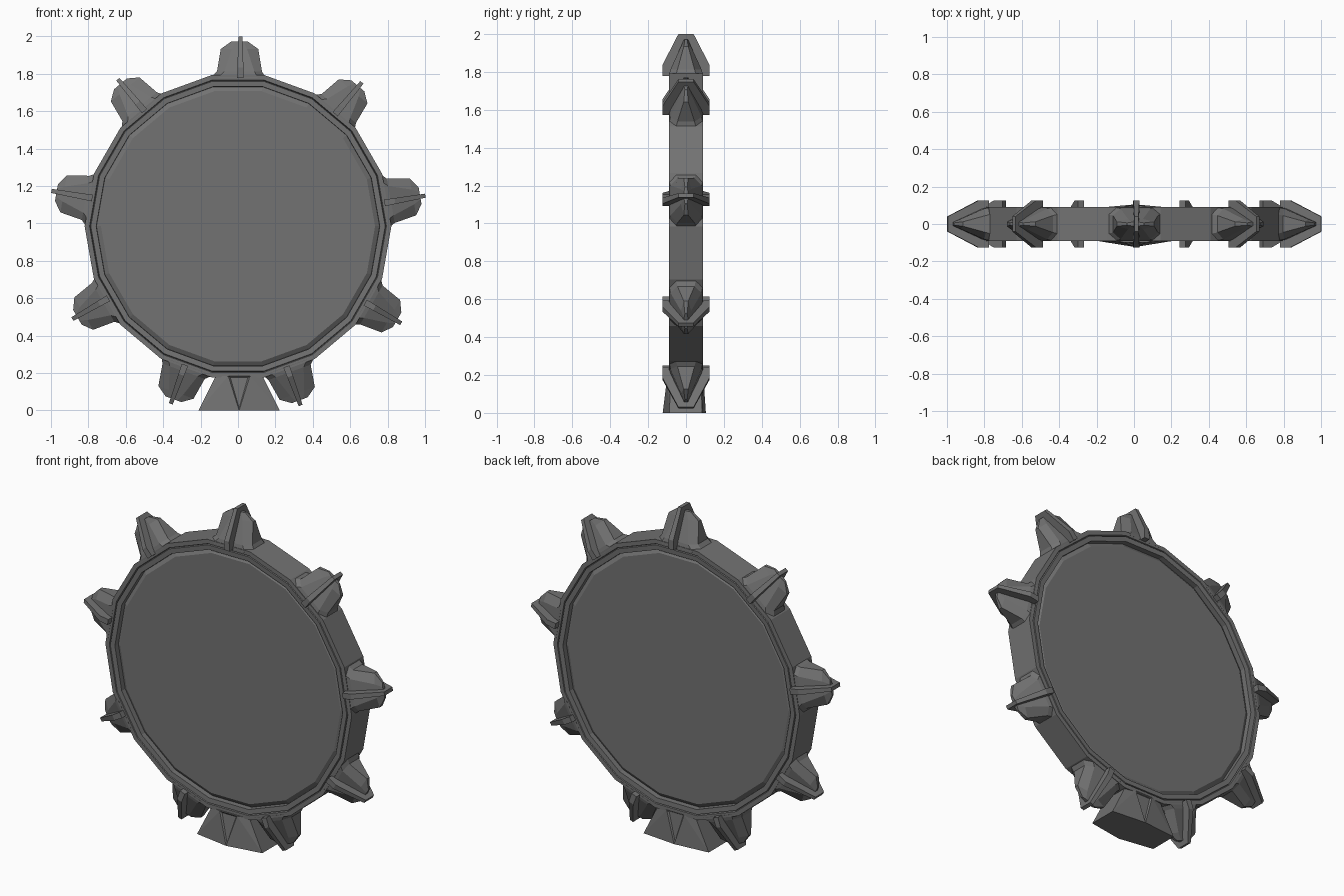
import bpy, bmesh
from math import sin, cos, radians
from mathutils import Vector

if "Cube" in bpy.data.objects:
    bpy.data.objects.remove(bpy.data.objects["Cube"])

CZ = 0.985      # height of the ring centre
SIDES = 18
SPIKES = 9

# dark grey for every part
grey = bpy.data.materials.new("dark_grey")
grey.diffuse_color = (0.17, 0.17, 0.17, 1)
grey.use_nodes = True
grey.node_tree.nodes["Principled BSDF"].inputs["Base Color"].default_value = grey.diffuse_color


def make_object(name, bm):
    bmesh.ops.recalc_face_normals(bm, faces=bm.faces)
    mesh = bpy.data.meshes.new(name)
    bm.to_mesh(mesh)
    bm.free()
    mesh.materials.append(grey)
    obj = bpy.data.objects.new(name, mesh)
    bpy.context.collection.objects.link(obj)
    return obj


def loft(bm, loops, closed=False):
    """Join loops of points with quads, capping open ends."""
    rows = [[bm.verts.new(p) for p in loop] for loop in loops]
    pairs = list(zip(rows, rows[1:]))
    if closed:
        pairs.append((rows[-1], rows[0]))
    for a, b in pairs:
        n = len(a)
        for i in range(n):
            j = (i + 1) % n
            bm.faces.new((a[i], a[j], b[j], b[i]))
    if not closed:
        bm.faces.new(rows[0])
        bm.faces.new(rows[-1])


def polygon_loop(r, y):
    return [(r * cos(radians(360 / SIDES * i)), y,
             CZ + r * sin(radians(360 / SIDES * i))) for i in range(SIDES)]


def polar(angle, r, t, y):
    """Radius, sideways offset and depth to a point in the model."""
    c, s = cos(angle), sin(angle)
    return Vector((r * c - t * s, y, CZ + r * s + t * c))


# rim with a fine groove on both faces and a step down to the disc
half = [(0.82, 0.09), (0.794, 0.09), (0.79, 0.08), (0.787, 0.09),
        (0.758, 0.088), (0.757, 0.05), (0.72, 0.05)]
profile = [(r, -y) for r, y in half] + [(r, y) for r, y in reversed(half)]
bm = bmesh.new()
loft(bm, [polygon_loop(r, y) for r, y in profile], closed=True)
make_object("rim", bm)

# central disc with bevelled edges
bm = bmesh.new()
loft(bm, [polygon_loop(r, y) for r, y in
          ((0.733, -0.072), (0.757, -0.056), (0.757, 0.056), (0.733, 0.072))])
make_object("disc", bm)

# spike sections: radius, end offset, end half depth, middle offset, middle half depth
sections = [(0.795, 0.147, 0.055, 0.105, 0.0905),
            (0.828, 0.120, 0.045, 0.080, 0.082),
            (0.948, 0.100, 0.012, 0.040, 0.027),
            (0.987, 0.045, 0.006, 0.020, 0.010)]
# fin outline: depth, radius
fin_outline = [(-0.125, 0.793), (-0.125, 0.85), (-0.04, 1.015),
               (0.04, 1.015), (0.125, 0.85), (0.125, 0.793)]

for k in range(SPIKES):
    a = radians(90 + 360 / SPIKES * k)
    # spike body
    bm = bmesh.new()
    loops = []
    for i, (r, T, e, c, m) in enumerate(sections):
        ring = [(T, -e), (T, e), (c, m), (-c, m),
                (-T, e), (-T, -e), (-c, -m), (c, -m)]
        shift = -0.008 if i > 0 else 0
        loops.append([polar(a, r, t + shift, y) for t, y in ring])
    loft(bm, loops)
    make_object(f"spike_{k + 1}", bm)
    # thin fin across the spike
    bm = bmesh.new()
    loft(bm, [[polar(a, r, -0.013 + s * (0.011 + (1.015 - r) * 0.03), y)
               for y, r in fin_outline] for s in (-1, 1)])
    make_object(f"spike_fin_{k + 1}", bm)

# foot: hull with a pointed front and back
FX = 0.006
bm = bmesh.new()
pts = [(0, -0.123, 0), (0, 0.105, 0)]
for s in (-1, 1):
    pts += [(s * 0.217, -0.088, 0), (s * 0.217, 0.085, 0),
            (s * 0.125, -0.08, 0.185), (s * 0.125, 0.08, 0.185),
            (s * 0.058, -0.1, 0.185), (s * 0.058, 0.092, 0.185)]
for x, y, z in pts:
    bm.verts.new((x + FX, y, z))
bmesh.ops.convex_hull(bm, input=bm.verts)
bm.normal_update()
# recessed wedge panels on the foot
wedges = [f for f in bm.faces if abs(f.normal.y) > 0.7
          and abs(f.calc_center_median().x - FX) < 0.01]
bmesh.ops.inset_individual(bm, faces=wedges, thickness=0.014, depth=-0.008)
make_object("foot", bm)
